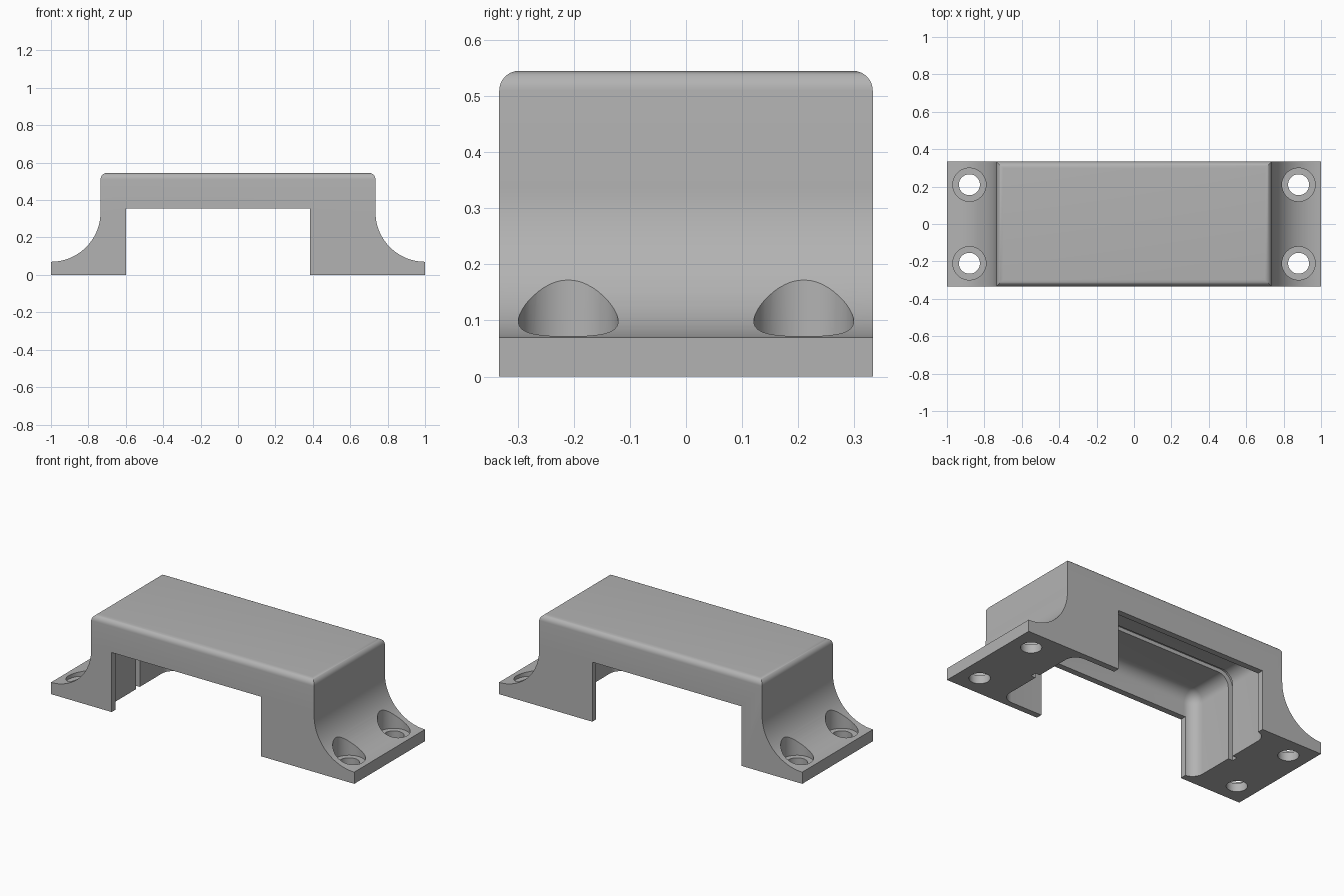
import bpy
import bmesh
from math import sin, cos, pi, radians

default = bpy.data.objects.get("Cube")
if default:
    bpy.data.objects.remove(default, do_unlink=True)

HALF_Y = 0.333        # half depth of the cover
HEIGHT = 0.545
BODY_X = 0.735        # half width of the raised body
FOOT_Z = 0.07         # thickness at the foot tips
SWEEP = 1 - BODY_X    # radius of the concave sweep

grey = bpy.data.materials.new("plain_grey")
grey.use_nodes = True
colour = (0.45, 0.45, 0.45, 1)
grey.diffuse_color = colour
grey.node_tree.nodes["Principled BSDF"].inputs["Base Color"].default_value = colour


def add_object(name, bm):
    bmesh.ops.recalc_face_normals(bm, faces=bm.faces)
    mesh = bpy.data.meshes.new(name)
    bm.to_mesh(mesh)
    bm.free()
    mesh.materials.append(grey)
    obj = bpy.data.objects.new(name, mesh)
    bpy.context.collection.objects.link(obj)
    return obj


def bevel(bm, edges, radius, segments):
    bmesh.ops.bevel(bm, geom=edges, offset=radius, segments=segments,
                    profile=0.5, affect='EDGES')


def box(name, low, high, radius=0, rounded=None):
    """Box between two corners; edges chosen by the rule get rounded."""
    bm = bmesh.new()
    bmesh.ops.create_cube(bm, size=1)
    for v in bm.verts:
        v.co = [h if c > 0 else l for c, l, h in zip(v.co, low, high)]
    if rounded:
        bevel(bm, [e for e in bm.edges if rounded(e)], radius, 10)
    return add_object(name, bm)


def cylinder(name, x, y, radius, low, high):
    bm = bmesh.new()
    bmesh.ops.create_cone(bm, cap_ends=True, segments=48, radius1=radius,
                          radius2=radius, depth=high - low)
    bmesh.ops.translate(bm, verts=bm.verts, vec=(x, y, (low + high) / 2))
    return add_object(name, bm)


# Outer shell: half profile with a concave sweep, mirrored and extruded
steps = 24
half = [(1, 0)]
for i in range(steps + 1):
    a = pi / 2 * i / steps
    half.append((1 - SWEEP * sin(a), FOOT_Z + SWEEP * (1 - cos(a))))
half.append((BODY_X, HEIGHT))
profile = half + [(-x, z) for x, z in reversed(half)]

bm = bmesh.new()
face = bm.faces.new([bm.verts.new((x, -HALF_Y, z)) for x, z in profile])
ext = bmesh.ops.extrude_face_region(bm, geom=[face])
bmesh.ops.translate(bm, vec=(0, 2 * HALF_Y, 0),
                    verts=[g for g in ext["geom"] if isinstance(g, bmesh.types.BMVert)])
bm.normal_update()
bevel(bm, [e for e in bm.edges if all(v.co.z > HEIGHT - 0.001 for v in e.verts)], 0.035, 8)
cover = add_object("cover", bm)


# Edge rules for rounding the cutters
def upper_or_vertical(e):
    a, b = e.verts
    return max(a.co.z, b.co.z) > 0 and (a.co.z > 0) + (b.co.z > 0) > 0


def upper_side(e):
    a, b = e.verts
    return a.co.z > 0 and b.co.z > 0 and abs(a.co.x - b.co.x) < 0.001


# Cutters: hollow inside, central slot, passage through both walls, screw holes
cutters = [
    box("hollow_cutter", (-0.66, -0.297, -0.2), (0.66, 0.297, 0.5), 0.07, upper_or_vertical),
    box("slot_cutter", (-0.69, -0.0175, -0.2), (0.69, 0.0175, 0.522), 0.09, upper_side),
    box("passage_cutter", (-0.6, -0.5, -0.3), (0.385, 0.5, 0.355)),
]
for sx in (-1, 1):
    for sy in (-1, 1):
        x, y = sx * 0.88, sy * 0.21
        cutters.append(cylinder("screw_hole_cutter", x, y, 0.056, -0.1, 0.3))
        cutters.append(cylinder("screw_seat_cutter", x, y, 0.089, 0.05, 0.4))

bpy.context.view_layer.objects.active = cover
for cutter in cutters:
    mod = cover.modifiers.new("cut", 'BOOLEAN')
    mod.operation = 'DIFFERENCE'
    mod.solver = 'EXACT'
    mod.object = cutter
    bpy.ops.object.modifier_apply(modifier=mod.name)
for cutter in cutters:
    bpy.data.objects.remove(cutter, do_unlink=True)

# Smooth curves, sharp corners
bpy.ops.object.select_all(action='DESELECT')
cover.select_set(True)
bpy.context.view_layer.objects.active = cover
bpy.ops.object.shade_smooth_by_angle(angle=radians(30))
